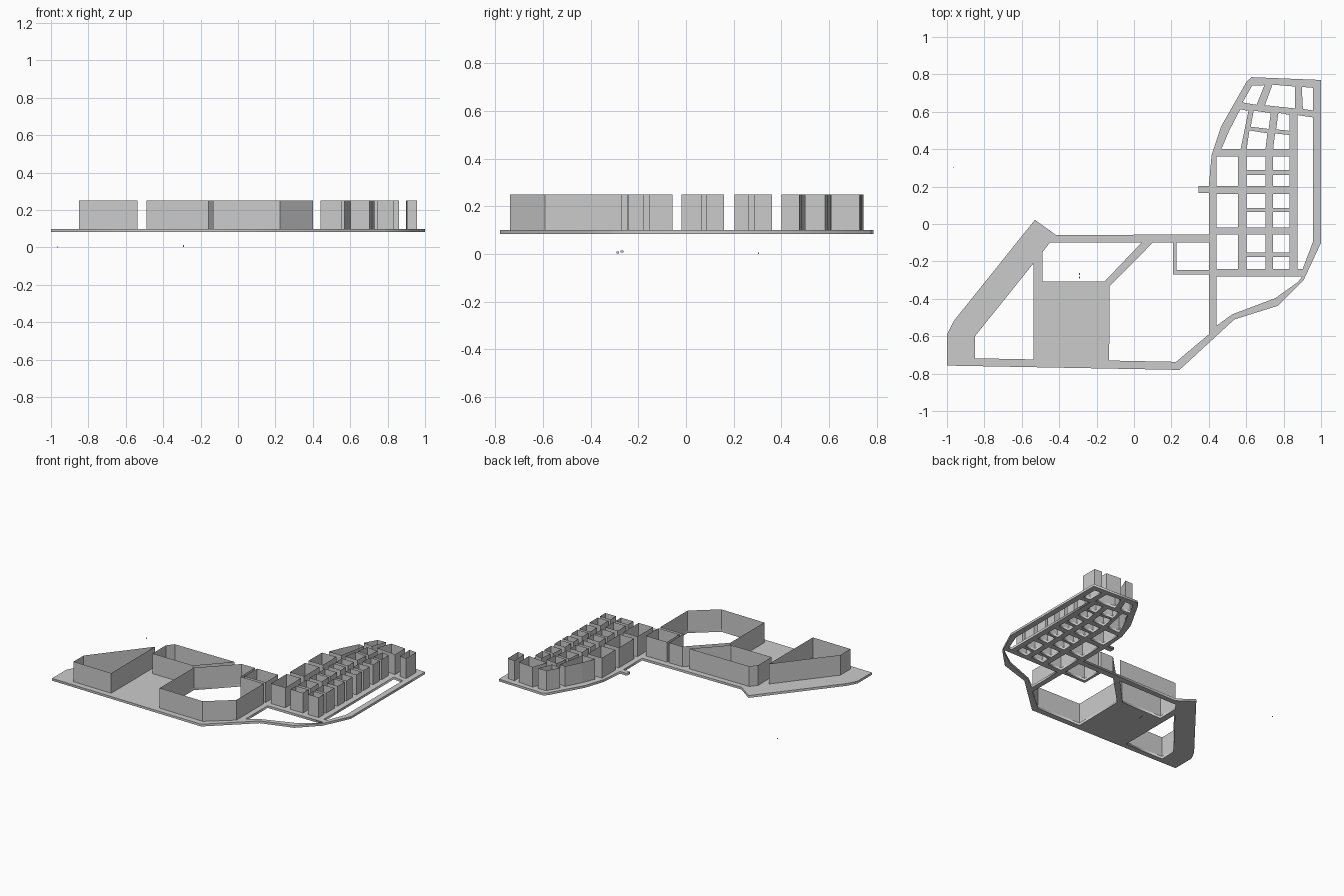
import bpy, bmesh

if "Cube" in bpy.data.objects:
    bpy.data.objects.remove(bpy.data.objects["Cube"])

Z_LOW, Z_STREET, Z_ROOF = 0.083, 0.1, 0.25


def rect(x0, x1, y0, y1):
    return [(x0, y0), (x1, y0), (x1, y1), (x0, y1)]


# Outer edge of the street slab
outline = [(-1, -.757), (-1, -.59), (-.965, -.52), (-.53, .022), (-.415, -.06),
           (.4, -.055), (.4, .165), (.345, .165), (.345, .203), (.4, .203),
           (.415, .37), (.465, .52), (.603, .763), (.63, .785), (1, .77),
           (1, -.1), (.907, -.3), (.77, -.437), (.537, -.51), (.243, -.78)]

# Large western blocks
blocks = [
    [(-.85, -.6), (-.537, -.21), (-.537, -.724), (-.85, -.718)],
    [(-.45, -.1), (.04, -.1), (-.157, -.307), (-.489, -.307), (-.489, -.15)],
    [(-.13, -.333), (.1, -.1), (.208, -.1), (.208, -.27), (.4, -.27),
     (.4, -.59), (.225, -.737), (-.133, -.73)],
    rect(.227, .4, -.247, -.1),
]

# Regular grid blocks: one wide column, two narrow columns
for y0, y1 in [(-.24, -.056), (-.018, .16), (.203, .36)]:
    blocks.append(rect(.44, .557, y0, y1))
for x0, x1 in [(.602, .703), (.744, .832)]:
    for y0, y1 in [(-.24, -.177), (-.152, -.056), (-.018, .064),
                   (.085, .16), (.203, .262), (.288, .36)]:
        blocks.append(rect(x0, x1, y0, y1))

# Slanted northern blocks
blocks += [
    [(.467, .4), (.57, .4), (.612, .605), (.568, .613), (.508, .497)],
    [(.602, .4), (.703, .4), (.713, .485), (.617, .5)],
    [(.744, .4), (.832, .4), (.832, .476), (.754, .484)],
    [(.624, .52), (.72, .508), (.731, .593), (.64, .606)],
    [(.76, .506), (.832, .498), (.832, .583), (.772, .595)],
    [(.58, .65), (.655, .637), (.697, .742), (.632, .74)],
    [(.7, .635), (.86, .618), (.86, .735), (.74, .745)],
    [(.903, .615), (.957, .607), (.957, .728), (.897, .733)],
]

# Openings without buildings
open_lots = [
    [(.875, -.24), (.902, -.24), (.957, -.095), (.957, .57), (.875, .582)],
    [(.44, -.28), (.9, -.28), (.877, -.31), (.755, -.397), (.525, -.483), (.44, -.545)],
]

# Street slab as a filled, extruded flat curve with holes
curve = bpy.data.curves.new("street_slab", 'CURVE')
curve.dimensions = '2D'
curve.fill_mode = 'BOTH'
curve.extrude = (Z_STREET - Z_LOW) / 2
for ring in [outline] + blocks + open_lots:
    spline = curve.splines.new('POLY')
    spline.points.add(len(ring) - 1)
    for p, (x, y) in zip(spline.points, ring):
        p.co = (x, y, 0, 1)
    spline.use_cyclic_u = True
slab = bpy.data.objects.new("street_slab", curve)
slab.location.z = (Z_STREET + Z_LOW) / 2
bpy.context.collection.objects.link(slab)
bpy.context.view_layer.objects.active = slab
slab.select_set(True)
bpy.ops.object.convert(target='MESH')


# Building walls: open at top and bottom
def add_walls(name, ring):
    bm = bmesh.new()
    low = [bm.verts.new((x, y, Z_STREET)) for x, y in ring]
    high = [bm.verts.new((x, y, Z_ROOF)) for x, y in ring]
    for i in range(len(ring)):
        j = (i + 1) % len(ring)
        bm.faces.new((low[i], low[j], high[j], high[i]))
    area = sum(a[0] * b[1] - b[0] * a[1] for a, b in zip(ring, ring[1:] + ring[:1]))
    if area < 0:
        bmesh.ops.reverse_faces(bm, faces=bm.faces[:])
    mesh = bpy.data.meshes.new(name)
    bm.to_mesh(mesh)
    bm.free()
    bpy.context.collection.objects.link(bpy.data.objects.new(name, mesh))


for n, ring in enumerate(blocks, 1):
    add_walls(f"block_walls_{n:02d}", ring)


# Tiny loose fragments near the ground
def add_fragment(name, loc, size):
    bpy.ops.mesh.primitive_cube_add(size=1, location=loc)
    ob = bpy.context.object
    ob.name = name
    ob.scale = size


add_fragment("fragment_a", (-.292, -.268, .01), (.006, .012, .008))
add_fragment("fragment_b", (-.292, -.286, .006), (.006, .012, .008))
add_fragment("fragment_c", (-.965, .303, .003), (.005, .004, .006))
